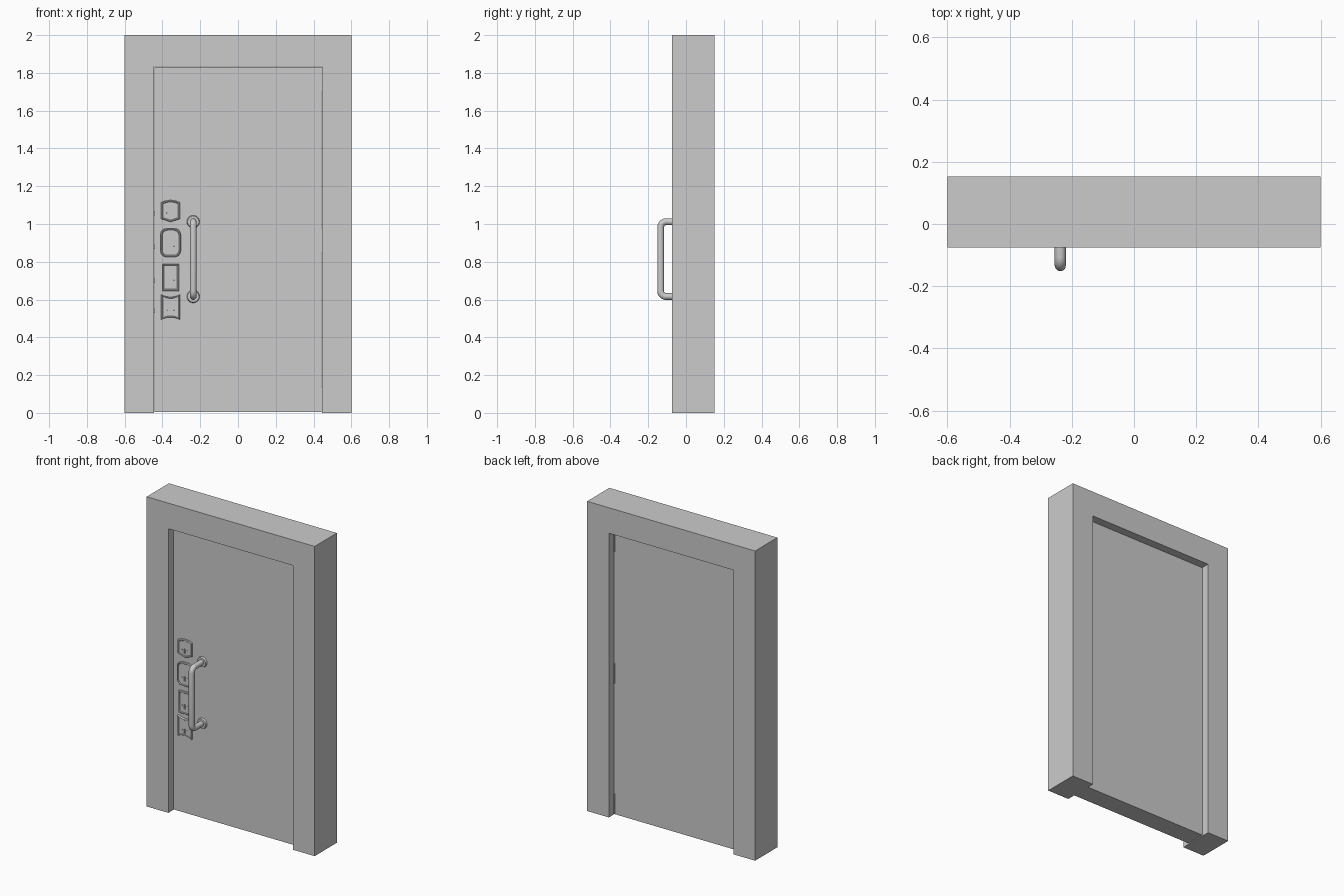
import bpy, bmesh, math
from mathutils import Vector

if "Cube" in bpy.data.objects:
    bpy.data.objects.remove(bpy.data.objects["Cube"])

FRONT, BACK = -0.075, 0.152          # frame faces
DOOR_F, DOOR_B = -0.025, 0.102       # recessed door faces
LOCK_X = -0.357


def finish(name, bm, smooth=False):
    bmesh.ops.recalc_face_normals(bm, faces=bm.faces)
    me = bpy.data.meshes.new(name)
    bm.to_mesh(me)
    bm.free()
    ob = bpy.data.objects.new(name, me)
    bpy.context.collection.objects.link(ob)
    if smooth:
        shade(ob)
    return ob


def shade(ob):
    bpy.ops.object.select_all(action='DESELECT')
    ob.select_set(True)
    bpy.context.view_layer.objects.active = ob
    bpy.ops.object.shade_smooth_by_angle(angle=math.radians(35))


def prism(name, outline, y0, y1):
    """Extrude an x-z outline from y0 to y1."""
    bm = bmesh.new()
    face = bm.faces.new([bm.verts.new((x, y0, z)) for x, z in outline])
    ext = bmesh.ops.extrude_face_region(bm, geom=[face])
    verts = [v for v in ext['geom'] if isinstance(v, bmesh.types.BMVert)]
    bmesh.ops.translate(bm, verts=verts, vec=(0, y1 - y0, 0))
    return finish(name, bm)


def box(name, x0, x1, y0, y1, z0, z1):
    return prism(name, [(x0, z0), (x1, z0), (x1, z1), (x0, z1)], y0, y1)


def cylinder(name, r1, r2, depth, loc, rot=(0, 0, 0), sides=24):
    bpy.ops.mesh.primitive_cone_add(vertices=sides, radius1=r1, radius2=r2,
                                    depth=depth, location=loc, rotation=rot)
    ob = bpy.context.object
    ob.name = name
    shade(ob)
    return ob


# Frame and door leaf
prism("door_frame", [(-0.6, 0), (-0.6, 2), (0.6, 2), (0.6, 0), (0.445, 0),
                     (0.445, 1.835), (-0.445, 1.835), (-0.445, 0)], FRONT, BACK)
box("door_leaf", -0.442, 0.442, DOOR_F, DOOR_B, 0.004, 1.832)

# Hinges in the right-hand gap
for i, z in enumerate((0.072, 0.915, 1.765)):
    box(f"hinge_leaf_{i}", 0.441, 0.4455, DOOR_F + 0.003, DOOR_B, z - 0.065, z + 0.065)
    cylinder(f"hinge_pin_{i}", 0.005, 0.005, 0.13, (0.44, DOOR_B + 0.002, z), sides=12)


# Lock plate outlines, relative to the plate centre
def arched(w, side, mid, n=12):
    """Plate whose top and bottom edges arc from side height to mid height."""
    top = [(w * (1 - 2 * i / n), side + (mid - side) * (1 - (1 - 2 * i / n) ** 2))
           for i in range(n + 1)]
    return top + [(-x, -z) for x, z in top]


def rounded(w, h, r, n=6):
    pts = []
    for q, (sx, sz) in enumerate(((1, 1), (-1, 1), (-1, -1), (1, -1))):
        for i in range(n + 1):
            a = math.pi / 2 * (q + i / n)
            pts.append((sx * (w - r) + r * math.cos(a), sz * (h - r) + r * math.sin(a)))
    return pts


shield = [(0.05, 0.045), (0.028, 0.054), (0, 0.058), (-0.028, 0.054), (-0.05, 0.045),
          (-0.05, -0.042), (-0.025, -0.05), (0, -0.058), (0.025, -0.05), (0.05, -0.042)]
locks = [("shield", shield, 1.069, 1.058), ("rounded", rounded(0.054, 0.076, 0.034), 0.901, 0.88),
         ("square", rounded(0.044, 0.072, 0.002, 2), 0.717, 0.70),
         ("concave", arched(0.051, 0.067, 0.054), 0.56, 0.541)]


def lock_plate(name, outline, zc):
    """Plate with a raised bevelled rim around a sunken field."""
    w = max(x for x, z in outline)
    h = max(z for x, z in outline)
    bm = bmesh.new()
    rings = []
    for inset, rise in ((0, -0.002), (0, 0.009), (0.003, 0.013), (0.007, 0.013), (0.01, 0.009)):
        rings.append([bm.verts.new((LOCK_X + x * (1 - inset / w), DOOR_F - rise,
                                    zc + z * (1 - inset / h))) for x, z in outline])
    n = len(outline)
    for a, b in zip(rings, rings[1:]):
        for i in range(n):
            bm.faces.new((a[i], a[(i + 1) % n], b[(i + 1) % n], b[i]))
    bm.faces.new(rings[0])
    bm.faces.new(rings[-1])
    return finish(name, bm, True)


for name, outline, zc, zk in locks:
    plate = lock_plate(f"{name}_lock_plate", outline, zc)
    # Keyhole cut: round top with a flared slot
    arc = [(0.007 * math.cos(math.radians(a)), 0.007 * math.sin(math.radians(a)))
           for a in range(-60, 241, 30)]
    hole = arc + [(-0.006, -0.022), (0.006, -0.022)]
    cutter = prism(f"{name}_keyhole_cutter", [(LOCK_X + x, zk + z) for x, z in hole],
                   DOOR_F - 0.03, DOOR_F - 0.002)
    cutter.hide_render = True
    cutter.hide_set(True)
    cut = plate.modifiers.new("keyhole", 'BOOLEAN')
    cut.operation = 'DIFFERENCE'
    cut.object = cutter
    # Small screws beside the keyhole
    for s in (-1, 1):
        cylinder(f"{name}_screw_{s}", 0.003, 0.0025, 0.004,
                 (LOCK_X + s * 0.018, DOOR_F - 0.010, zk), (math.pi / 2, 0, 0), 10)
    # Bolt in the left-hand gap
    box(f"{name}_bolt", -0.4455, -0.43, 0.02, 0.05, zk - 0.012, zk + 0.012)

# Pull handle: round bar bent at both ends
HX, HY, R, C = -0.237, -0.134, 0.018, 0.028
Z0, Z1 = 0.616, 1.012
path = [Vector((HX, DOOR_F + 0.002, Z0))]
for k in range(6):
    a = math.pi / 2 * k / 5
    path.append(Vector((HX, HY + C - C * math.sin(a), Z0 + C - C * math.cos(a))))
path += [Vector((HX, p.y, Z0 + Z1 - p.z)) for p in reversed(path)]
curve = bpy.data.curves.new("pull_handle", 'CURVE')
curve.dimensions = '3D'
curve.bevel_depth = R
curve.bevel_resolution = 4
curve.use_fill_caps = True
spline = curve.splines.new('POLY')
spline.points.add(len(path) - 1)
for pt, co in zip(spline.points, path):
    pt.co = (*co, 1)
handle = bpy.data.objects.new("pull_handle", curve)
bpy.context.collection.objects.link(handle)
bpy.ops.object.select_all(action='DESELECT')
handle.select_set(True)
bpy.context.view_layer.objects.active = handle
bpy.ops.object.convert(target='MESH')
shade(bpy.context.object)

# Rosettes where the handle meets the door
for i, z in enumerate((Z0, Z1)):
    cylinder(f"handle_rosette_{i}", 0.034, 0.030, 0.012,
             (HX, DOOR_F - 0.005, z), (math.pi / 2, 0, 0), 32)
